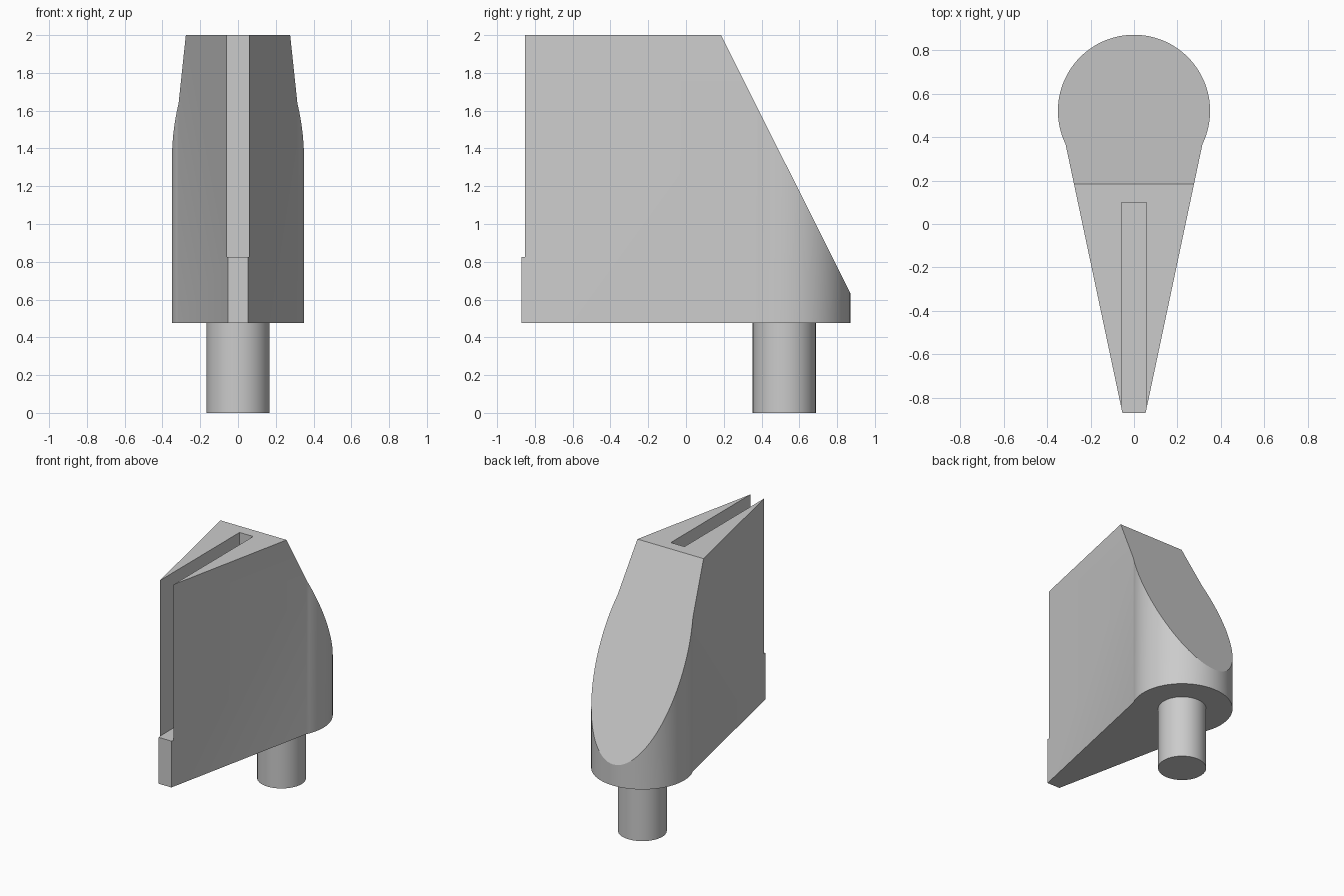
import bpy, bmesh, math
from mathutils import Vector

cube = bpy.data.objects.get("Cube")
if cube:
    bpy.data.objects.remove(cube, do_unlink=True)

grey = bpy.data.materials.new("plain grey")
grey.use_nodes = True
colour = (0.6, 0.6, 0.6, 1)
grey.diffuse_color = colour
grey.node_tree.nodes["Principled BSDF"].inputs["Base Color"].default_value = colour

BASE, TOP = 0.475, 2.0
CENTRE, RADIUS = 0.52, 0.35


def prism(name, outline, z0, z1, cut=None):
    """Extrude a flat outline upwards, optionally sliced by a plane."""
    bm = bmesh.new()
    face = bm.faces.new([bm.verts.new((x, y, z0)) for x, y in outline])
    top = bmesh.ops.extrude_face_region(bm, geom=[face])["geom"]
    bmesh.ops.translate(bm, vec=(0, 0, z1 - z0),
                        verts=[v for v in top if isinstance(v, bmesh.types.BMVert)])
    if cut:
        geom = bm.verts[:] + bm.edges[:] + bm.faces[:]
        res = bmesh.ops.bisect_plane(bm, geom=geom, plane_co=cut[0],
                                     plane_no=cut[1], clear_outer=True)
        edges = [e for e in res["geom_cut"] if isinstance(e, bmesh.types.BMEdge)]
        bmesh.ops.contextual_create(bm, geom=edges)
    bmesh.ops.recalc_face_normals(bm, faces=bm.faces)
    mesh = bpy.data.meshes.new(name)
    bm.to_mesh(mesh)
    bm.free()
    mesh.materials.append(grey)
    obj = bpy.data.objects.new(name, mesh)
    bpy.context.collection.objects.link(obj)
    return obj


def arc(radius, start, end, steps):
    angles = [math.radians(start + (end - start) * i / steps) for i in range(steps + 1)]
    return [(radius * math.cos(a), CENTRE + radius * math.sin(a)) for a in angles]


def activate(obj):
    bpy.ops.object.select_all(action="DESELECT")
    obj.select_set(True)
    bpy.context.view_layer.objects.active = obj


# Teardrop body: tapered wedge with a round back, sliced by a sloping plane
teardrop = [(-0.053, -0.87), (0.053, -0.87)] + arc(RADIUS, -26, 206, 64)
slope_start, slope_end = Vector((0, 0.185, TOP)), Vector((0, 0.87, 0.635))
run = slope_end - slope_start
body = prism("body", teardrop, BASE, TOP, (slope_start, Vector((0, -run.z, run.y))))

# Slot open at the top and front
slot = prism("slot_cutter", [(-0.057, -1), (0.057, -1), (0.057, 0.1), (-0.057, 0.1)],
             0.825, TOP + 0.2)
slot.hide_render = True
activate(body)
boolean = body.modifiers.new("slot", "BOOLEAN")
boolean.operation = "DIFFERENCE"
boolean.solver = "EXACT"
boolean.object = slot
bpy.ops.object.modifier_apply(modifier=boolean.name)
bpy.data.objects.remove(slot, do_unlink=True)

# Round pin under the back
pin = prism("pin", arc(0.167, 0, 352.5, 47), 0, BASE)

for part in (body, pin):
    activate(part)
    bpy.ops.object.shade_smooth_by_angle(angle=math.radians(20))
